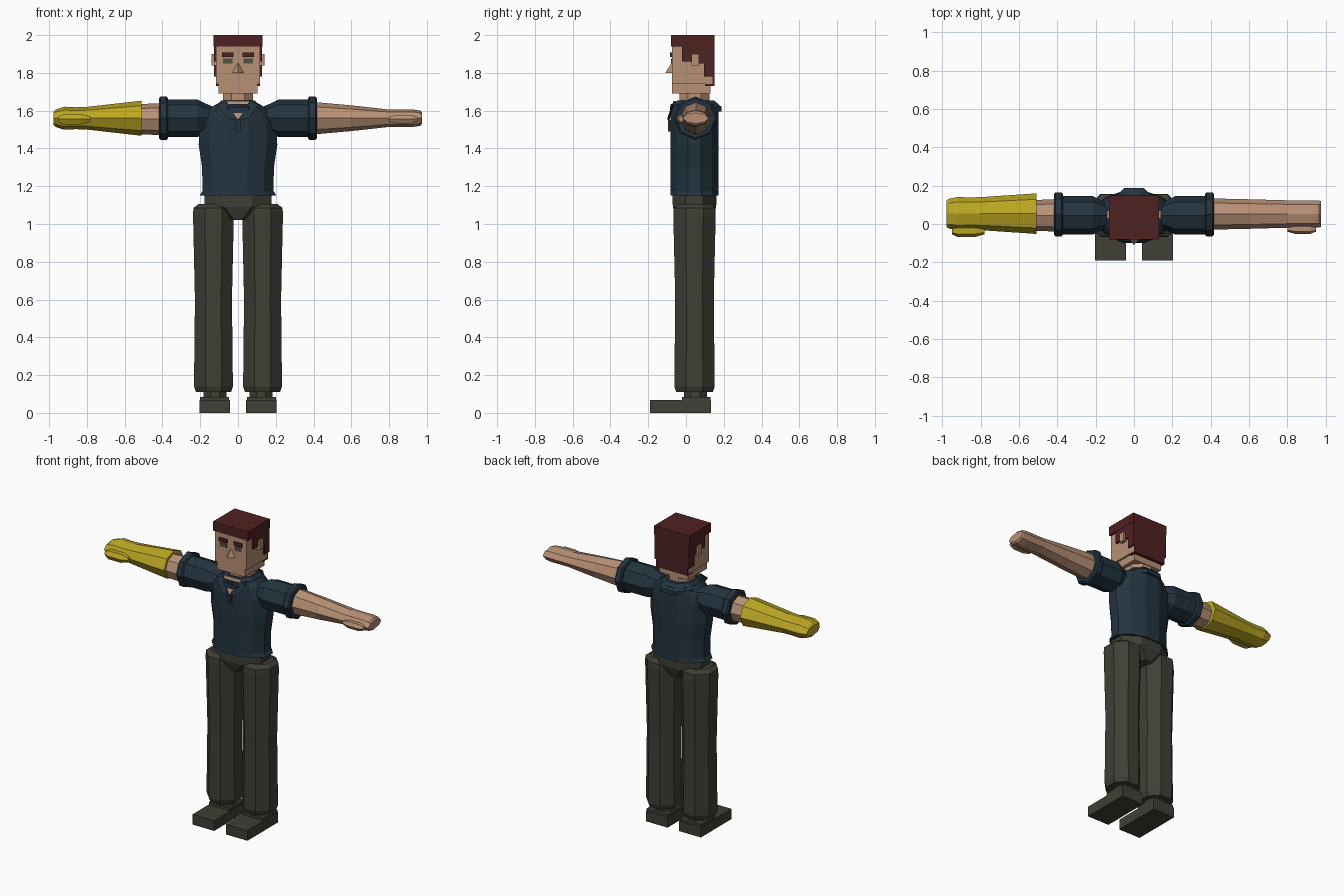
import bpy, bmesh
from math import cos, sin, pi
from mathutils import Vector

cube = bpy.data.objects.get("Cube")
if cube:
    bpy.data.objects.remove(cube, do_unlink=True)

# Landmarks shared by several parts
BODY_Y = .045
ARM_Z = 1.56
FACE_Y = -.075
HAIR_BACK_Y = .15
CHEEK_X = .117
HAIR_X = .128
HAIRLINE_Z = 1.94
LEG_X = .13


def material(name, red, green, blue):
    mat = bpy.data.materials.new(name)
    mat.use_nodes = True
    colour = (red, green, blue, 1)
    mat.diffuse_color = colour
    mat.node_tree.nodes["Principled BSDF"].inputs["Base Color"].default_value = colour
    return mat


skin = material("skin", .48, .28, .18)
hair = material("dark_red_hair", .078, .015, .016)
shirt = material("navy_shirt", .017, .034, .05)
trousers = material("olive_grey_cloth", .05, .05, .037)
yellow = material("yellow_glove", .5, .385, .016)
eye_colour = material("grey_green_eye", .08, .08, .05)


def finish(name, bm, mat):
    bmesh.ops.recalc_face_normals(bm, faces=bm.faces)
    mesh = bpy.data.meshes.new(name)
    bm.to_mesh(mesh)
    bm.free()
    mesh.materials.append(mat)
    bpy.context.collection.objects.link(bpy.data.objects.new(name, mesh))


def box(name, mat, x, y, z):
    """Box from three (low, high) spans; a single x value means symmetric."""
    spans = [(-x, x) if isinstance(x, float) else sorted(x), y, z]
    bm = bmesh.new()
    for vert in bmesh.ops.create_cube(bm, size=1)["verts"]:
        vert.co = [span[c > 0] for span, c in zip(spans, vert.co)]
    finish(name, bm, mat)


def loft(name, mat, profile, centre, depth=lambda r: r, along_x=False, sides=8, flat=True):
    """Rings from (position, radius) pairs; depth gives the y radius from the radius."""
    bm = bmesh.new()
    phase = pi / sides if flat else 0
    rings = []
    for position, radius in profile:
        ring = []
        for i in range(sides):
            angle = 2 * pi * i / sides + phase
            across = centre[0] + radius * cos(angle) / cos(phase)
            y = centre[1] + depth(radius) * sin(angle) / cos(phase)
            ring.append(bm.verts.new((position, y, across) if along_x else (across, y, position)))
        rings.append(ring)
    for low, high in zip(rings, rings[1:]):
        for i in range(sides):
            bm.faces.new((low[i - 1], low[i], high[i], high[i - 1]))
    bm.faces.new(rings[0])
    bm.faces.new(rings[-1])
    finish(name, bm, mat)


def arm_loft(name, mat, side, profile, **options):
    loft(name, mat, [(side * x, r) for x, r in profile], along_x=True, **options)


def plate(name, mat, points):
    """Thin plate extruded backwards along y."""
    bm = bmesh.new()
    face = bm.faces.new([bm.verts.new(p) for p in points])
    extruded = bmesh.ops.extrude_face_region(bm, geom=[face], use_keep_orig=True)["geom"]
    verts = [g for g in extruded if isinstance(g, bmesh.types.BMVert)]
    bmesh.ops.translate(bm, verts=verts, vec=Vector((0, .008, 0)))
    finish(name, bm, mat)


# Head and neck
box("head", skin, CHEEK_X, (FACE_Y, .14), (1.74, 1.97))
box("jaw", skin, .104, (FACE_Y, .13), (1.69, 1.75))
loft("neck", skin, [(1.58, .08), (1.7, .08)], (0, BODY_Y))

# Wedge nose: bridge, two nostrils and tip
bm = bmesh.new()
for point in ((0, FACE_Y, 1.855), (.03, FACE_Y, 1.8), (-.03, FACE_Y, 1.8), (0, -.11, 1.8)):
    bm.verts.new(point)
bmesh.ops.convex_hull(bm, input=bm.verts)
finish("nose", bm, skin)

# Hair cap and stepped back
box("hair_cap", hair, .13, (-.08, HAIR_BACK_Y), (HAIRLINE_Z, 2))
box("hair_back", hair, HAIR_X, (.095, HAIR_BACK_Y), (1.78, HAIRLINE_Z))
box("hair_nape", hair, CHEEK_X, (.1, HAIR_BACK_Y), (1.73, 1.78))

for side, label in ((1, "left_"), (-1, "right_")):
    # Sideburn, hair over the ear, and hair behind it
    hair_side = (side * .11, side * HAIR_X)
    box(label + "sideburn", hair, hair_side, (-.02, .035), (1.86, HAIRLINE_Z))
    box(label + "hair_over_ear", hair, hair_side, (.035, .07), (1.9, HAIRLINE_Z))
    box(label + "hair_behind_ear", hair, hair_side, (.07, .095), (1.85, HAIRLINE_Z))

    # Ear, eyebrow and eye
    box(label + "ear", skin, (side * .11, side * .14), (.03, .07), (1.84, 1.9))
    box(label + "eyebrow", hair, (side * .025, side * .085), (-.084, FACE_Y), (1.885, 1.908))
    box(label + "eye", eye_colour, (side * .03, side * .08), (-.079, FACE_Y), (1.85, 1.877))

    # Sleeve with a raised cuff
    arm_loft(label + "sleeve", shirt, side, [(.13, .06), (.165, .075), (.215, .1), (.38, .1)],
             centre=(ARM_Z, BODY_Y), flat=False)
    arm_loft(label + "sleeve_cuff", shirt, side, [(.37, .105), (.378, .115), (.41, .115), (.418, .105)],
             centre=(ARM_Z, .05), flat=False)

    # Trouser leg, ankle and shoe
    loft(label + "trouser_leg", trousers,
         [(.11, .093), (.14, .103), (.6, .098), (1.05, .108), (1.085, .106), (1.105, .08)],
         (side * LEG_X, BODY_Y), depth=lambda r: r * 1.04)
    loft(label + "ankle", trousers, [(.07, .06), (.13, .06)], (side * .122, .05))
    box(label + "shoe", trousers, (side * .043, side * .203), (-.19, .133), (0, .068))
    box(label + "shoe_heel", trousers, (side * .047, side * .2), (-.02, .13), (.06, .085))

    # Collar flap
    plate(label + "collar_flap", shirt,
          [(side * .005, -.098, 1.55), (side * .055, -.099, 1.56),
           (side * .11, FACE_Y, 1.63), (side * .065, -.066, 1.65)])

# Bare left arm with hand and thumb
arm_loft("left_arm", skin, 1, [(.4, .086), (.6, .068), (.8, .046), (.93, .046), (.965, .04), (.975, .028)],
         centre=(ARM_Z, .052), depth=lambda r: .06 + r / 4, flat=False)
arm_loft("left_thumb", skin, 1, [(.8, .012), (.84, .022), (.92, .022), (.95, .012)],
         centre=(1.555, -.026), sides=6)

# Right forearm inside a flared glove
arm_loft("right_forearm", skin, -1, [(.4, .085), (.56, .078)], centre=(1.555, BODY_Y), flat=False)
arm_loft("right_glove", yellow, -1, [(.51, .093), (.8, .06), (.86, .058), (.92, .061), (.965, .046), (.978, .034)],
         centre=(ARM_Z, .054), depth=lambda r: .05 + r * .6, flat=False)
arm_loft("right_thumb", yellow, -1, [(.78, .015), (.83, .028), (.92, .028), (.95, .015)],
         centre=(1.555, -.036), sides=6)

# Shirt body of even depth, collar ring and open neck
loft("shirt_body", shirt,
     [(1.15, .203), (1.175, .188), (1.3, .19), (1.42, .208), (1.54, .203), (1.6, .165), (1.635, .115)],
     (0, BODY_Y), depth=lambda r: .128, sides=12)
loft("collar", shirt, [(1.595, .125), (1.62, .125), (1.655, .088)], (0, .052), depth=lambda r: r * 1.09)
plate("open_neck", skin, [(-.065, -.06, 1.652), (.065, -.06, 1.652), (0, -.096, 1.55)])
box("shirt_placket", shirt, .012, (-.096, -.08), (1.49, 1.55))

# Trouser seat tapering into the crotch
loft("trouser_seat", trousers, [(1.02, .045), (1.09, .175), (1.17, .18)], (0, BODY_Y),
     depth=lambda r: .08 + r / 5)
